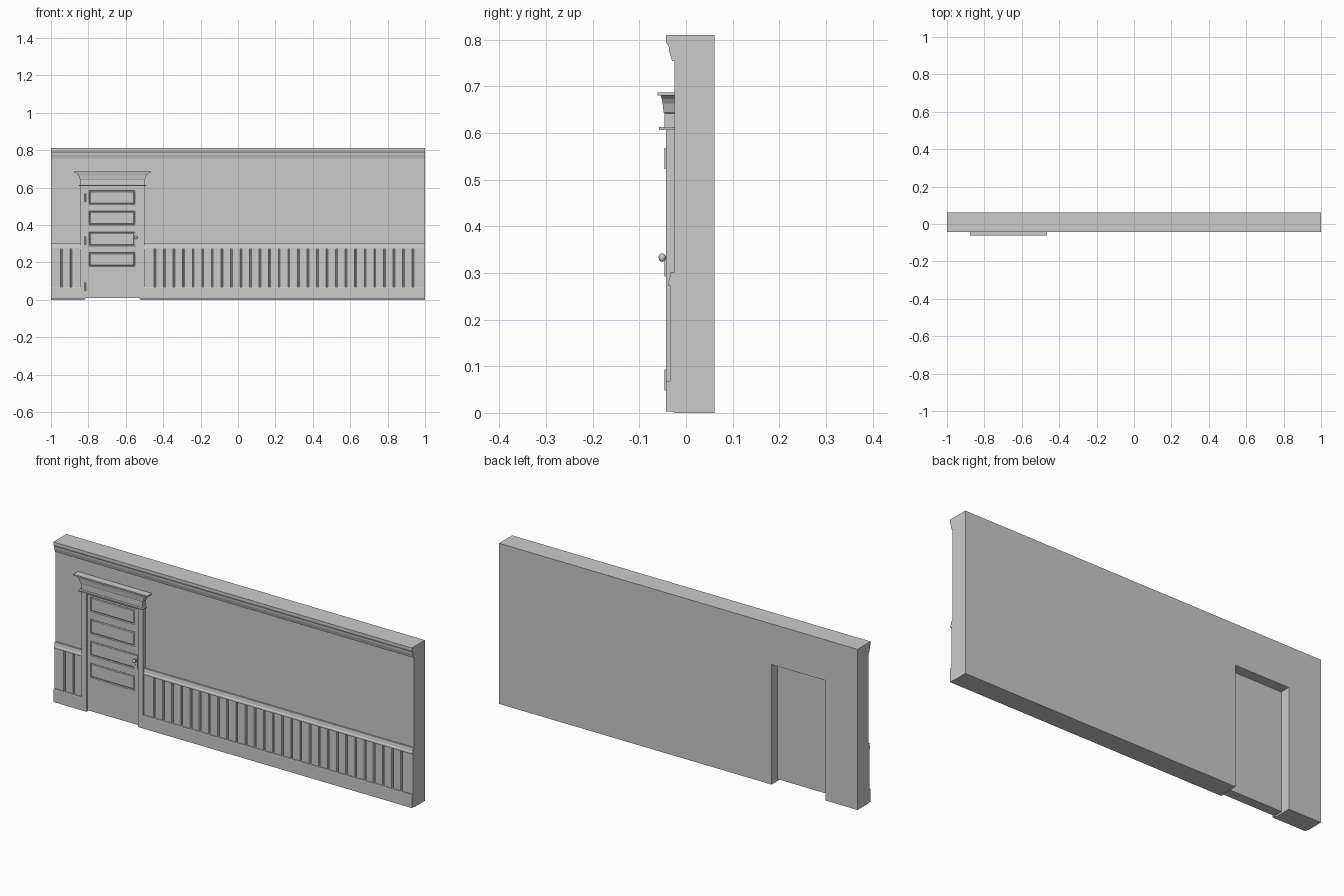
import bpy, bmesh, math
from mathutils import Matrix, Vector

if "Cube" in bpy.data.objects:
    bpy.data.objects.remove(bpy.data.objects["Cube"])

FRONT, BACK, TOP = -0.0245, 0.061, 0.81
DX = -0.671                      # door centre line


def finish(name, bm):
    bmesh.ops.recalc_face_normals(bm, faces=bm.faces)
    me = bpy.data.meshes.new(name)
    bm.to_mesh(me)
    bm.free()
    ob = bpy.data.objects.new(name, me)
    bpy.context.collection.objects.link(ob)
    return ob


def extrude(name, points, vec):
    bm = bmesh.new()
    f = bm.faces.new([bm.verts.new(p) for p in points])
    r = bmesh.ops.extrude_face_region(bm, geom=[f], use_keep_orig=True)
    vs = [g for g in r['geom'] if isinstance(g, bmesh.types.BMVert)]
    bmesh.ops.translate(bm, verts=vs, vec=vec)
    return finish(name, bm)


def moulding(name, profile, x0, x1):
    return extrude(name, [(x0, y, z) for y, z in profile], (x1 - x0, 0, 0))


def box(name, x0, x1, y0, y1, z0, z1):
    return moulding(name, [(y0, z0), (y1, z0), (y1, z1), (y0, z1)], x0, x1)


def cylinder(name, loc, r, depth, axis='Z', r2=None, n=16):
    bm = bmesh.new()
    m = Matrix.Translation(loc)
    if axis == 'Y':
        m = m @ Matrix.Rotation(math.pi / 2, 4, 'X')
    bmesh.ops.create_cone(bm, cap_ends=True, segments=n, radius1=r,
                          radius2=r if r2 is None else r2, depth=depth, matrix=m)
    return finish(name, bm)


# Wall with doorway notch
ol, orr, oz = -0.82, -0.52, 0.605
extrude("wall", [(x, FRONT, z) for x, z in
        [(-1, 0), (ol, 0), (ol, oz), (orr, oz), (orr, 0), (1, 0), (1, TOP), (-1, TOP)]],
        (0, BACK - FRONT, 0))

# Crown moulding
moulding("crown_moulding", [(FRONT, TOP), (-.043, TOP), (-.043, .796), (-.040, .790),
         (-.037, .785), (-.036, .775), (-.033, .765), (-.030, .755), (FRONT, .755)], -1, 1)

# Wainscot either side of the door: grooved boards, chair rail, baseboard
for side, x0, x1, first, count in (("left", -1, -.84, -.944, 2), ("right", -.502, 1, -.444, 28)):
    pts = [(x0, FRONT, .06), (x0, -.033, .06)]
    for i in range(count):
        g = first + i * .0511
        pts += [(g - .005, -.033, .06), (g - .002, -.027, .06),
                (g + .002, -.027, .06), (g + .005, -.033, .06)]
    pts += [(x1, -.033, .06), (x1, FRONT, .06)]
    extrude("wainscot_boards_" + side, pts, (0, 0, .219))
    moulding("chair_rail_" + side, [(FRONT, .302), (-.033, .302), (-.036, .285),
             (-.039, .280), (-.039, .272), (-.033, .272), (FRONT, .272)], x0, x1)
    moulding("baseboard_" + side, [(FRONT, .003), (-.043, .003), (-.043, .065),
             (-.041, .068), (FRONT, .068)], x0, x1)

# Door casing
for side, s in (("left", -1), ("right", 1)):
    a, b = sorted((DX + s * .144, DX + s * .171))
    box("casing_" + side, a, b, -.043, FRONT, .003, .607)
box("casing_head", DX - .144, DX + .144, -.043, FRONT, .595, .607)

# Door head: bead, flared frieze, cap
box("head_bead", DX - .179, DX + .179, -.058, FRONT, .607, .613)
bm = bmesh.new()
rings = []
for z, w, y in ((.613, .171, -.046), (.642, .171, -.046), (.645, .175, -.048),
                (.663, .181, -.050), (.673, .188, -.052), (.680, .196, -.054)):
    rings.append([bm.verts.new(p) for p in
                  ((DX - w, FRONT, z), (DX - w, y, z), (DX + w, y, z), (DX + w, FRONT, z))])
for a, b in zip(rings, rings[1:]):
    for i in range(4):
        j = (i + 1) % 4
        bm.faces.new((a[i], a[j], b[j], b[i]))
bm.faces.new(rings[0])
bm.faces.new(rings[-1])
finish("head_frieze", bm)
box("head_cap", DX - .206, DX + .206, -.061, FRONT, .680, .687)

# Door slab: grid front face with four raised panels
FY, BY = -.036, .013
xs = (ol, -.797, -.550, orr)
zs = [.009, .177]
for i in range(4):
    zs += [.177 + i * .111 + .075, .177 + (i + 1) * .111]
zs[-1] = .603
bm = bmesh.new()
grid = [[bm.verts.new((x, FY, z)) for x in xs] for z in zs]
panels = []
for r in range(len(zs) - 1):
    for c in range(3):
        f = bm.faces.new((grid[r][c], grid[r][c + 1], grid[r + 1][c + 1], grid[r + 1][c]))
        if c == 1 and r % 2 == 1:
            panels.append(f)
border = [e for e in bm.edges if e.is_boundary]
r = bmesh.ops.extrude_edge_only(bm, edges=border)
vs = [g for g in r['geom'] if isinstance(g, bmesh.types.BMVert)]
bmesh.ops.translate(bm, verts=vs, vec=(0, BY - FY, 0))
bmesh.ops.holes_fill(bm, edges=[e for e in bm.edges if e.is_boundary], sides=0)
bmesh.ops.recalc_face_normals(bm, faces=bm.faces)
for t, d in ((.004, -.004), (.002, 0), (.005, .003)):
    bmesh.ops.inset_individual(bm, faces=panels, thickness=t, depth=d)
finish("door", bm)

# Hinges
for i, z in enumerate((.07, .315, .545)):
    cylinder(f"hinge_{i + 1}", (-.8165, -.042, z), .004, .045, n=12)

# Lock plate, keyhole, knob
KX, KZ = -.545, .333
box("lock_plate", KX - .011, KX + .011, -.039, FY + .002, .292, .360)
cylinder("keyhole_rose", (KX, -.040, .308), .004, .003, 'Y')
cylinder("knob_rose", (KX, -.040, KZ), .008, .003, 'Y')
cylinder("knob_neck", (KX, -.043, KZ), .0035, .010, 'Y')
bm = bmesh.new()
bmesh.ops.create_uvsphere(bm, u_segments=20, v_segments=12, radius=.009,
                          matrix=Matrix.Translation((KX, -.051, KZ)) @ Matrix.Diagonal((1, .85, 1, 1)))
knob = finish("door_knob", bm)
knob.data.polygons.foreach_set("use_smooth", [True] * len(knob.data.polygons))
